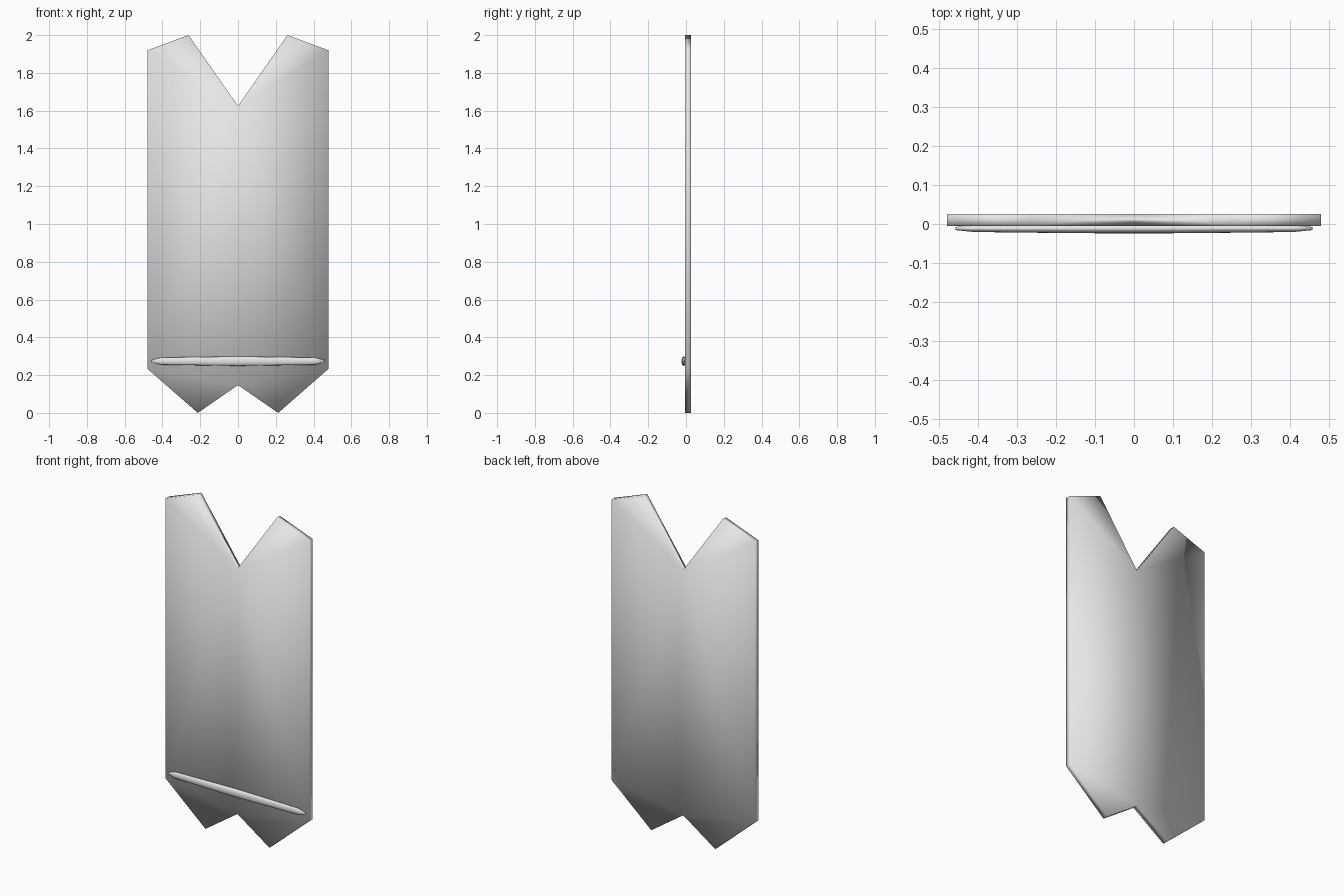
import bpy, bmesh, math

old = bpy.data.objects.get("Cube")
if old:
    bpy.data.objects.remove(old, do_unlink=True)

grey = bpy.data.materials.new("plain grey")
grey.use_nodes = True
grey.diffuse_color = (0.8, 0.8, 0.8, 1)
grey.node_tree.nodes["Principled BSDF"].inputs["Base Color"].default_value = (0.8, 0.8, 0.8, 1)


def finish(bm, name):
    bmesh.ops.recalc_face_normals(bm, faces=bm.faces)
    for f in bm.faces:
        f.smooth = True
    mesh = bpy.data.meshes.new(name)
    bm.to_mesh(mesh)
    bm.free()
    mesh.materials.append(grey)
    obj = bpy.data.objects.new(name, mesh)
    bpy.context.collection.objects.link(obj)
    return obj


# Flat ribbon panel with notched ends, mirrored about its centre line
FRONT_Y, BACK_Y = -0.005, 0.026
half = [(0, 1.625), (0, 0.147), (0.213, 0), (0.478, 0.232), (0.478, 1.92), (0.262, 2)]
triangles = [(0, 1, 3), (1, 2, 3), (0, 3, 4), (0, 4, 5)]
bm = bmesh.new()
for side in (1, -1):
    front, back = ([bm.verts.new((x * side, y, z)) for x, z in half]
                   for y in (FRONT_Y, BACK_Y))
    for layer in (front, back):
        for tri in triangles:
            bm.faces.new([layer[i] for i in tri])
    # Rim, leaving the centre line open for welding
    for i in range(1, len(half)):
        j = (i + 1) % len(half)
        bm.faces.new((front[i], front[j], back[j], back[i]))
bmesh.ops.remove_doubles(bm, verts=bm.verts, dist=0.0001)
finish(bm, "ribbon_panel")

# Slim crossbar with tapered tips: x, depth radius, height radius
stations = [(0.457, 0.004, 0.006), (0.41, 0.009, 0.019), (0.15, 0.012, 0.023)]
rings = [(-x, d, h) for x, d, h in stations] + [(0, 0.0125, 0.025)] + stations[::-1]
SIDES = 16
bm = bmesh.new()
loops = []
for x, depth, height in rings:
    loops.append([bm.verts.new((x, -0.0115 + depth * math.cos(a), 0.274 + height * math.sin(a)))
                  for a in (math.tau * k / SIDES for k in range(SIDES))])
for a, b in zip(loops, loops[1:]):
    for k in range(SIDES):
        n = (k + 1) % SIDES
        bm.faces.new((a[k], a[n], b[n], b[k]))
bm.faces.new(loops[0])
bm.faces.new(loops[-1])
finish(bm, "crossbar")
